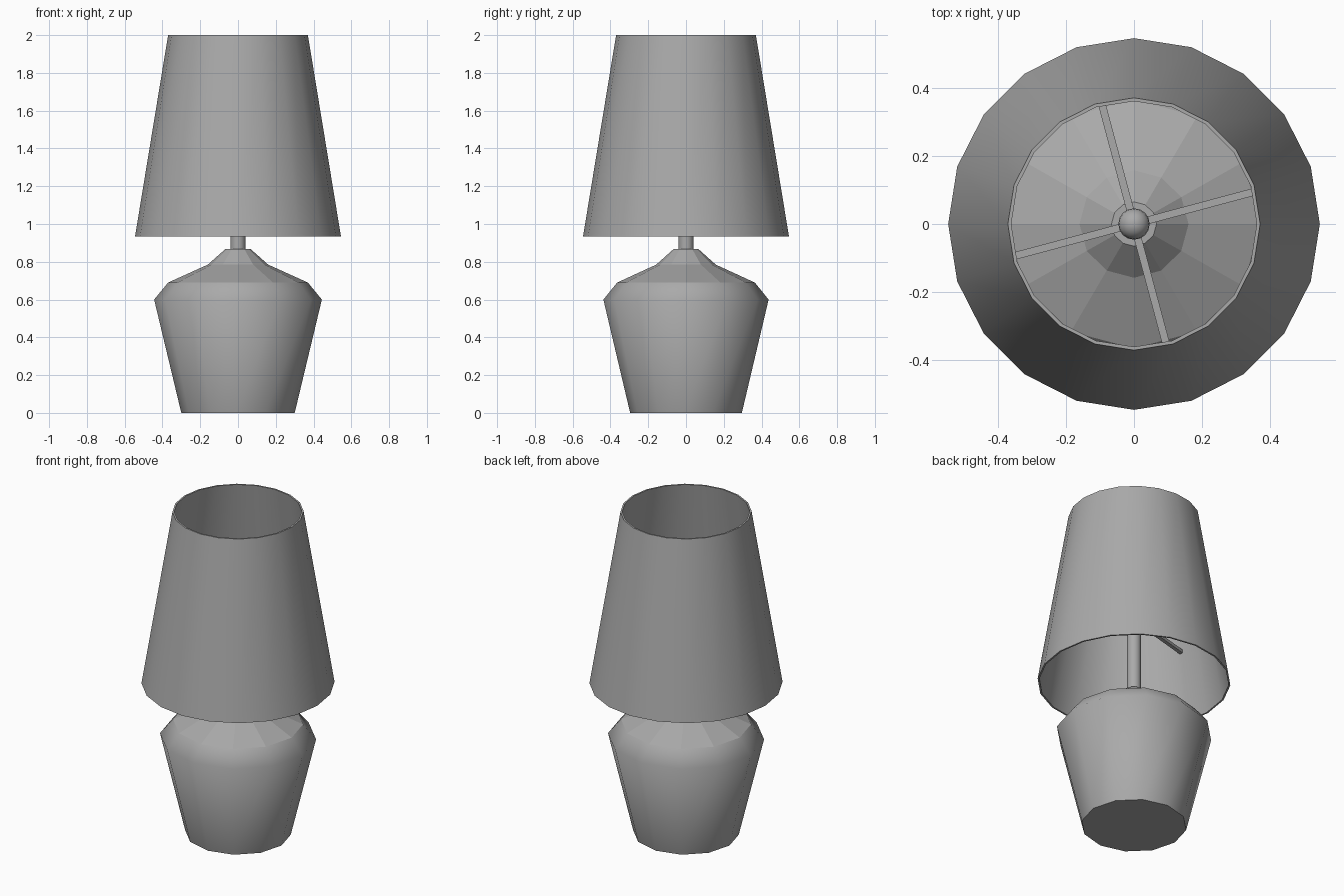
import bpy, bmesh
from math import cos, sin, pi, radians

cube = bpy.data.objects.get("Cube")
if cube:
    bpy.data.objects.remove(cube, do_unlink=True)

grey = bpy.data.materials.new("plain_grey")
grey.use_nodes = True
COLOUR = (0.4, 0.4, 0.4, 1)
grey.diffuse_color = COLOUR
grey.node_tree.nodes["Principled BSDF"].inputs["Base Color"].default_value = COLOUR


def finish(bm, name, smooth_rule):
    """Turn a bmesh into an object, smoothing the faces that pass the rule."""
    bmesh.ops.recalc_face_normals(bm, faces=bm.faces)
    for face in bm.faces:
        face.smooth = smooth_rule(face)
    mesh = bpy.data.meshes.new(name)
    bm.to_mesh(mesh)
    bm.free()
    mesh.materials.append(grey)
    obj = bpy.data.objects.new(name, mesh)
    bpy.context.collection.objects.link(obj)
    return obj


def lathe(name, profile, sides, smooth_rule, closed=False, y_scale=1.0):
    """Revolve (radius, height) points; closed joins the last ring to the first."""
    bm = bmesh.new()
    rings = []
    for radius, z in profile:
        angles = [2 * pi * i / sides for i in range(sides)]
        rings.append([bm.verts.new((radius * cos(a), radius * sin(a) * y_scale, z))
                      for a in angles])
    pairs = list(zip(rings, rings[1:]))
    if closed:
        pairs.append((rings[-1], rings[0]))
    else:
        bm.faces.new(rings[0])
        bm.faces.new(rings[-1])
    for low, high in pairs:
        for i in range(sides):
            j = (i + 1) % sides
            bm.faces.new((low[i], low[j], high[j], high[i]))
    return finish(bm, name, smooth_rule)


def is_side(face):
    return abs(face.normal.z) < 0.9


# Base: smooth tapered body with a faceted shoulder
SHOULDER = 0.69
lathe("lamp_base",
      [(0.3, 0), (0.305, 0.02), (0.444, 0.6), (0.37, SHOULDER),
       (0.16, 0.785), (0.066, 0.868)],
      12, lambda f: is_side(f) and f.calc_center_median().z < SHOULDER,
      y_scale=0.985)

# Stem rising into the shade
SPOKE_Z = 1.35
lathe("stem", [(0.04, 0.86), (0.04, SPOKE_Z + 0.02)], 12, is_side)

# Hollow tapered shade
lathe("lamp_shade",
      [(0.545, 0.935), (0.37, 2), (0.36, 2), (0.535, 0.935)],
      20, is_side, closed=True)

# Four spokes joining the stem to the shade
for n in range(4):
    bm = bmesh.new()
    bmesh.ops.create_cube(bm, size=1)
    bmesh.ops.scale(bm, vec=(0.47, 0.022, 0.02), verts=bm.verts)
    bmesh.ops.translate(bm, vec=(0.235, 0, 0), verts=bm.verts)
    spoke = finish(bm, f"shade_spoke_{n + 1}", lambda f: False)
    spoke.location.z = SPOKE_Z
    spoke.rotation_euler.z = radians(15 + 90 * n)

# Ball finial on top of the stem
bm = bmesh.new()
bmesh.ops.create_uvsphere(bm, u_segments=16, v_segments=10, radius=0.046)
finial = finish(bm, "finial", lambda f: True)
finial.location.z = SPOKE_Z + 0.04
